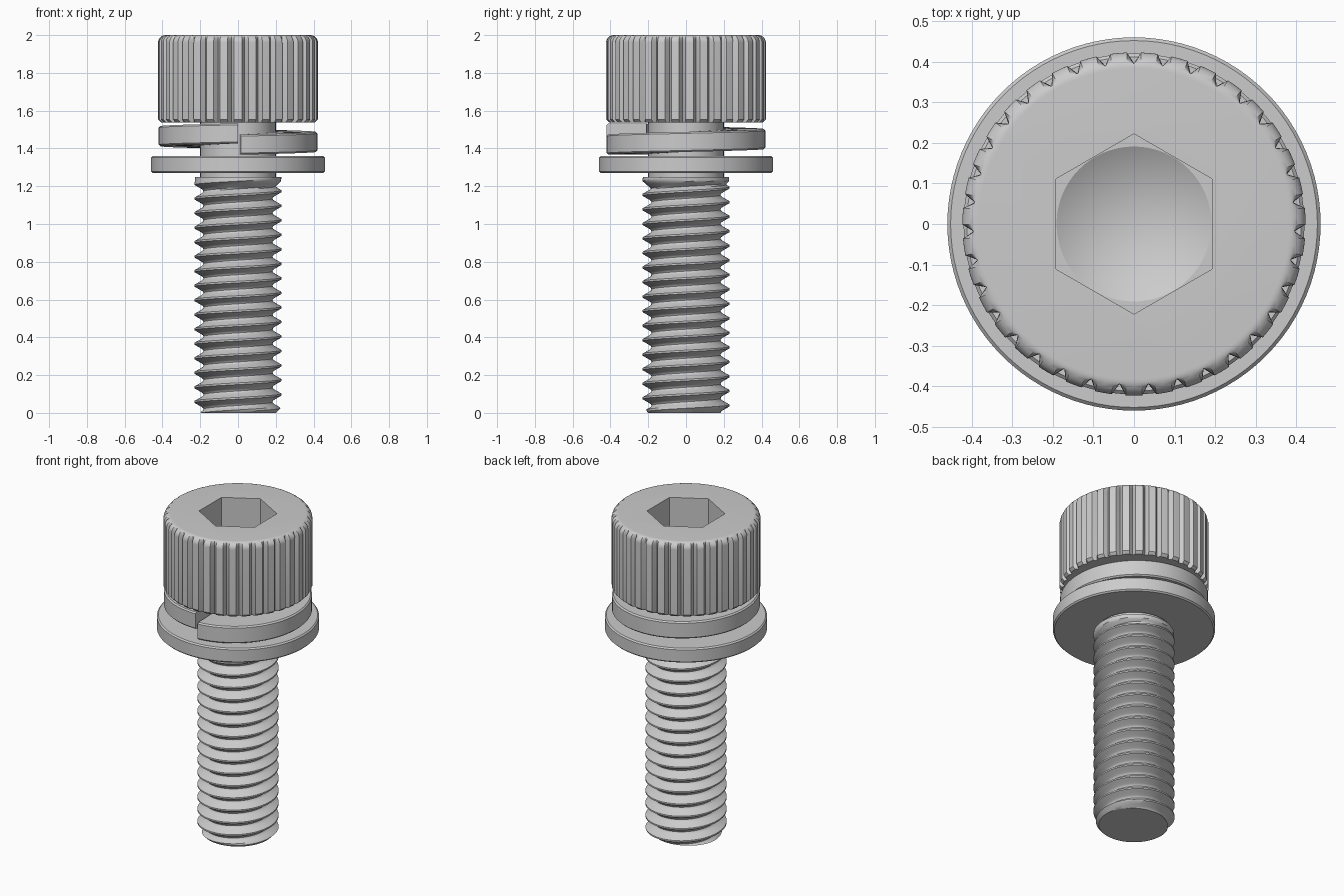
import bpy, bmesh
from math import pi, sin, cos, floor, radians

if "Cube" in bpy.data.objects:
    bpy.data.objects.remove(bpy.data.objects["Cube"])

def finish(name, bm, angle=30):
    bmesh.ops.remove_doubles(bm, verts=bm.verts, dist=1e-5)
    edges = [e for e in bm.edges if e.is_boundary]
    if edges:
        bmesh.ops.holes_fill(bm, edges=edges, sides=0)
    bmesh.ops.recalc_face_normals(bm, faces=bm.faces)
    me = bpy.data.meshes.new(name)
    bm.to_mesh(me)
    bm.free()
    ob = bpy.data.objects.new(name, me)
    bpy.context.collection.objects.link(ob)
    smooth(ob, angle)
    return ob

def smooth(ob, angle=30):
    bpy.ops.object.select_all(action='DESELECT')
    ob.select_set(True)
    bpy.context.view_layer.objects.active = ob
    bpy.ops.object.shade_smooth_by_angle(angle=radians(angle))

def skin(name, columns, angle=30):
    """Quads between successive columns of points; coincident points are merged, holes capped."""
    bm = bmesh.new()
    cols = [[bm.verts.new(p) for p in c] for c in columns]
    for a, b in zip(cols, cols[1:]):
        for j in range(len(a) - 1):
            bm.faces.new((a[j], b[j], b[j + 1], a[j + 1]))
    return finish(name, bm, angle)

def lathe(name, prof, n=96):
    return skin(name, [[(r * cos(2*pi*i/n), r * sin(2*pi*i/n), z) for r, z in prof]
                       for i in range(n + 1)])

# Knurled cap head: lathe profile clipped by 35 V grooves
R = 0.423
prof = [(0.408, 1.538), (R, 1.553)]
prof += [(R - 0.04 + 0.04 * cos(a), 1.96 + 0.04 * sin(a))
         for a in [k * pi / 20 for k in range(11)]]
cols, G = [], 35
for i in range(G * 4 + 1):
    k = i % 4
    t = pi/2 + ((i // 4) + (0, 0.23, 0.5, 0.77)[k]) * 2*pi/G
    lim = 0.396 if k == 0 else R
    cols.append([(min(r, lim) * cos(t), min(r, lim) * sin(t), z) for r, z in prof])
head = skin("cap_head", cols)

# Hex socket with drilled cone bottom
bpy.ops.mesh.primitive_cylinder_add(vertices=6, radius=0.222, depth=0.4, location=(0, 0, 2.0))
hex_cut = bpy.context.object
cone_cut = lathe("cone_cutter", [(0, 1.69), (0.191, 1.80), (0.191, 1.85), (0, 1.85)], 64)
for cut in (hex_cut, cone_cut):
    m = head.modifiers.new("socket", 'BOOLEAN')
    m.operation, m.solver, m.object = 'DIFFERENCE', 'EXACT', cut
    bpy.context.view_layer.objects.active = head
    bpy.ops.object.modifier_apply(modifier=m.name)
    bpy.data.objects.remove(cut)
smooth(head, 28)

# Plain shank under the head
lathe("shank", [(0.2, 1.24), (0.2, 1.545)])

# Plain washer
b = 0.008
lathe("flat_washer", [(0.21, 1.27), (0.46 - b, 1.27), (0.46, 1.27 + b), (0.46, 1.36 - b),
                      (0.46 - b, 1.36), (0.21, 1.36), (0.21, 1.27)])

# Split spring washer: one helical turn with a gap at the front
sec = [(0.21, -0.053), (0.412, -0.053), (0.42, -0.045), (0.42, 0.045),
       (0.412, 0.053), (0.21, 0.053), (0.21, -0.053)]
cols, N = [], 96
for i in range(N + 1):
    u = i / N
    t = radians(-88 + 358 * u)
    zc = 1.42 + 0.06 * u
    cols.append([(r * cos(t), r * sin(t), zc + z) for r, z in sec])
skin("spring_washer", cols)

# Threaded section: helical rows clamped between the tip and the collar
P, TOP, Z0 = 0.0769, 1.25, 0.02
tooth = [(0, 0.2305), (0.06, 0.2305), (0.2, 0.2115), (0.33, 0.194), (0.41, 0.186), (0.5, 0.183),
         (0.59, 0.186), (0.67, 0.194), (0.8, 0.2115), (0.94, 0.2305), (1, 0.2305)]

def thread_radius(u, z):
    f = (z - Z0) / P - u
    f -= floor(f)
    for (a, ra), (c, rc) in zip(tooth, tooth[1:]):
        if f <= c:
            r = ra + (rc - ra) * (f - a) / (c - a)
            break
    r = max(r, min(0.228, 0.183 + (z - 1.185) * 1.1))   # runout
    return min(r, 0.2 + z)                              # tip chamfer

cols, N = [], 72
for i in range(N + 1):
    u = i / N
    col = []
    for turn in range(-3, 19):
        for f, _ in tooth[:-1]:
            z = min(max(Z0 + P * (turn + f + u), 0), TOP)
            r = thread_radius(u, z)
            col.append((r * cos(2*pi*u), r * sin(2*pi*u), z))
    cols.append(col)
skin("thread", cols, 35)
